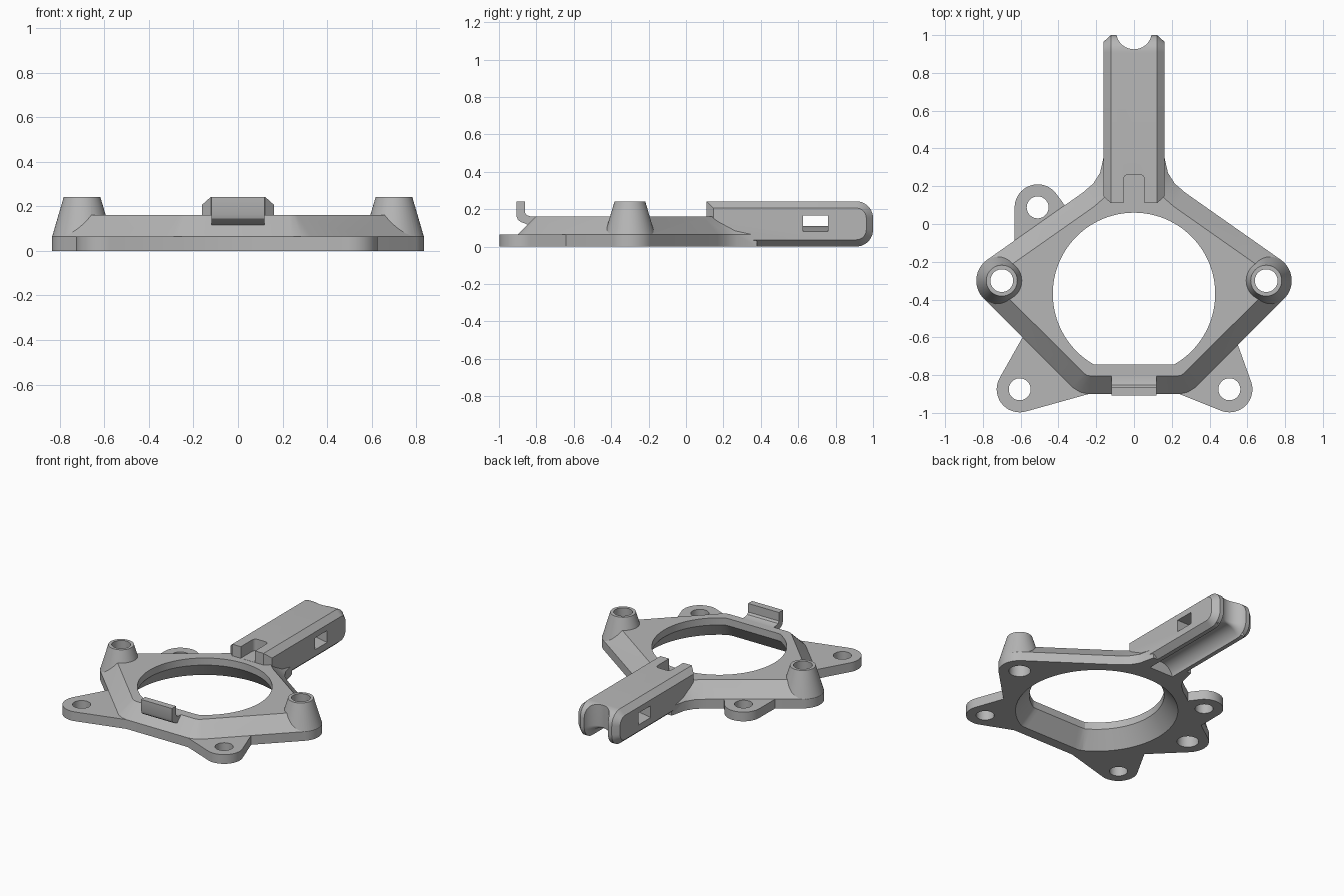
import bpy, bmesh
from math import sin, cos, pi, radians
from mathutils import Vector

if "Cube" in bpy.data.objects:
    bpy.data.objects.remove(bpy.data.objects["Cube"], do_unlink=True)

grey = bpy.data.materials.new("plain_grey")
grey.use_nodes = True
colour = (0.47, 0.47, 0.47, 1)
grey.diffuse_color = colour
grey.node_tree.nodes["Principled BSDF"].inputs["Base Color"].default_value = colour


def arc(cx, cy, r, a0, a1, n):
    return [(cx + r * cos(radians(a0 + (a1 - a0) * i / n)),
             cy + r * sin(radians(a0 + (a1 - a0) * i / n))) for i in range(n + 1)]


def circle(cx, cy, r, n=48):
    return arc(cx, cy, r, 0, 360, n)[:-1]


def at_z(points, z):
    return [(x, y, z) for x, y in points]


def inset(points, d):
    # Mitred inward offset of a counter-clockwise outline
    out = []
    for i, p in enumerate(points):
        a, b, c = Vector(points[i - 1]), Vector(p), Vector(points[(i + 1) % len(points)])
        e, f = (b - a).normalized(), (c - b).normalized()
        n, m = Vector((-e.y, e.x)), Vector((-f.y, f.x))
        out.append(tuple(b + (n + m) * d / (1 + n.dot(m))))
    return out


def finish(name, bm):
    bmesh.ops.recalc_face_normals(bm, faces=bm.faces)
    mesh = bpy.data.meshes.new(name)
    bm.to_mesh(mesh)
    bm.free()
    mesh.materials.append(grey)
    ob = bpy.data.objects.new(name, mesh)
    bpy.context.collection.objects.link(ob)
    return ob


def loft(name, rings):
    bm = bmesh.new()
    rows = [[bm.verts.new(p) for p in ring] for ring in rings]
    n = len(rows[0])
    for lo, hi in zip(rows, rows[1:]):
        for i in range(n):
            j = (i + 1) % n
            bm.faces.new((lo[i], lo[j], hi[j], hi[i]))
    bm.faces.new(rows[0][::-1])
    bm.faces.new(rows[-1])
    return finish(name, bm)


def hull(name, points, z0, z1):
    bm = bmesh.new()
    for p in at_z(points, z0) + at_z(points, z1):
        bm.verts.new(p)
    res = bmesh.ops.convex_hull(bm, input=bm.verts)
    bmesh.ops.delete(bm, geom=list({v for v in res["geom_interior"]
                                    if isinstance(v, bmesh.types.BMVert)}), context='VERTS')
    bmesh.ops.dissolve_limit(bm, angle_limit=0.01, verts=bm.verts, edges=bm.edges)
    return finish(name, bm)


def combine(target, tool, operation):
    mod = target.modifiers.new("cut", 'BOOLEAN')
    mod.object, mod.operation, mod.solver = tool, operation, 'EXACT'
    bpy.context.view_layer.update()
    graph = bpy.context.evaluated_depsgraph_get()
    mesh = bpy.data.meshes.new_from_object(target.evaluated_get(graph))
    target.modifiers.clear()
    target.data = mesh
    bpy.data.objects.remove(tool, do_unlink=True)


# Frame: rounded pentagon with a sloping upper edge
BASE, TOP, BOSS = 0.065, 0.16, (0.70, -0.30)
half = [(0.24, -0.90), (0.285, -0.89), (0.325, -0.865)]
half += arc(*BOSS, 0.135, -45, 54.8, 14)
half += [(0.27, 0.167), (0.215, 0.215), (0.18, 0.27), (0.155, 0.38)]
outline = half + [(-x, y) for x, y in reversed(half)]
frame = loft("mounting_frame", [at_z(outline, 0), at_z(outline, BASE),
                                at_z(inset(outline, 0.095), TOP)])

# Mounting ears, each a round lug running into the frame
ears = [((-0.605, -0.875), [(-0.24, -0.90), (-0.59, -0.60), (-0.3, -0.7)]),
        ((0.505, -0.875), [(0.24, -0.90), (0.55, -0.64), (0.3, -0.7)]),
        ((-0.51, 0.088), [(-0.633, -0.10), (-0.36, 0.09), (-0.4, -0.1)])]
for centre, roots in ears:
    combine(frame, hull("ear", circle(*centre, 0.122) + roots, 0, BASE), 'UNION')

# Tapered bosses
for side in (-1, 1):
    x, y = side * BOSS[0], BOSS[1]
    boss = loft("boss", [at_z(circle(x, y, 0.134), 0.02), at_z(circle(x, y, 0.134), BASE),
                         at_z(circle(x, y, 0.082), 0.242)])
    combine(frame, boss, 'UNION')

# Rear arm: rounded side profile with chamfered rims
H, R = 0.242, 0.09
side_profile = [(0.11, 0)] + arc(1 - R, R, R, -90, 0, 10) \
    + arc(1 - R, H - R, R, 0, 90, 10) + [(0.11, H)]
rim = inset(side_profile, 0.036)
arm = loft("arm", [[(x, y, z) for y, z in ring] for x, ring in
                   ((-0.162, rim), (-0.122, side_profile), (0.122, side_profile), (0.162, rim))])
combine(frame, arm, 'UNION')

# Large opening with a flat front side, flaring out underneath


def opening(r, flat):
    return [(x, max(y - 0.37, flat)) for x, y in circle(0, 0, r, 96)]


flare = [(0.53, -0.84, -0.015), (0.43, -0.745, 0.11), (0.43, -0.745, 0.35)]
combine(frame, loft("opening", [at_z(opening(r, f), z) for r, f, z in flare]), 'DIFFERENCE')

# Screw holes
for side in (-1, 1):
    x, y = side * BOSS[0], BOSS[1]
    hole = loft("hole", [at_z(circle(x, y, 0.07), -0.02), at_z(circle(x, y, 0.058), 0.3)])
    combine(frame, hole, 'DIFFERENCE')
for centre, roots in ears:
    hole = loft("hole", [at_z(circle(*centre, 0.058), z) for z in (-0.02, 0.1)])
    combine(frame, hole, 'DIFFERENCE')

# Round cable groove under the arm and up around its end
path = [(0.27, -0.02, 0)]
path += [(*p, a * 9) for a, p in enumerate(arc(1 - R, R, 0.11, -90, 0, 10))]
path += [(1.02, 0.35, 90)]
rings = []
for y, z, tilt in path:
    t = radians(tilt)
    rings.append([(u, y - v * sin(t), z + v * cos(t)) for u, v in circle(0, 0, 0.095, 40)])
combine(frame, loft("groove", rings), 'DIFFERENCE')

# Slot at the root of the arm
slot = [(-0.055, 0.03), (0.055, 0.03)] + arc(0.03, 0.237, 0.025, 0, 90, 5) \
    + arc(-0.03, 0.237, 0.025, 90, 180, 5)
combine(frame, loft("slot", [at_z(slot, 0.161), at_z(slot, 0.3)]), 'DIFFERENCE')

# Side window with a ridged floor
window = [(-0.2, 0.075), (0, 0.11), (0.2, 0.075), (0.2, 0.165), (-0.2, 0.165)]
combine(frame, loft("window", [[(x, y, z) for x, z in window] for y in (0.625, 0.76)]),
        'DIFFERENCE')

# Upright front tab on a curved foot
tab_profile = [(-0.907, 0.242), (-0.907, 0.165), (-0.9, 0.145), (-0.885, 0.132),
               (-0.865, 0.125), (-0.845, 0.115), (-0.805, 0.13), (-0.805, 0.16),
               (-0.835, 0.162), (-0.852, 0.168), (-0.862, 0.182), (-0.862, 0.242)]
tab = loft("front_tab", [[(x, y, z) for y, z in tab_profile] for x in (-0.12, 0.12)])

# Smooth curved walls, keep sharp edges
for ob in (frame, tab):
    bpy.ops.object.select_all(action='DESELECT')
    ob.select_set(True)
    bpy.context.view_layer.objects.active = ob
    bpy.ops.object.shade_smooth_by_angle(angle=radians(25))
